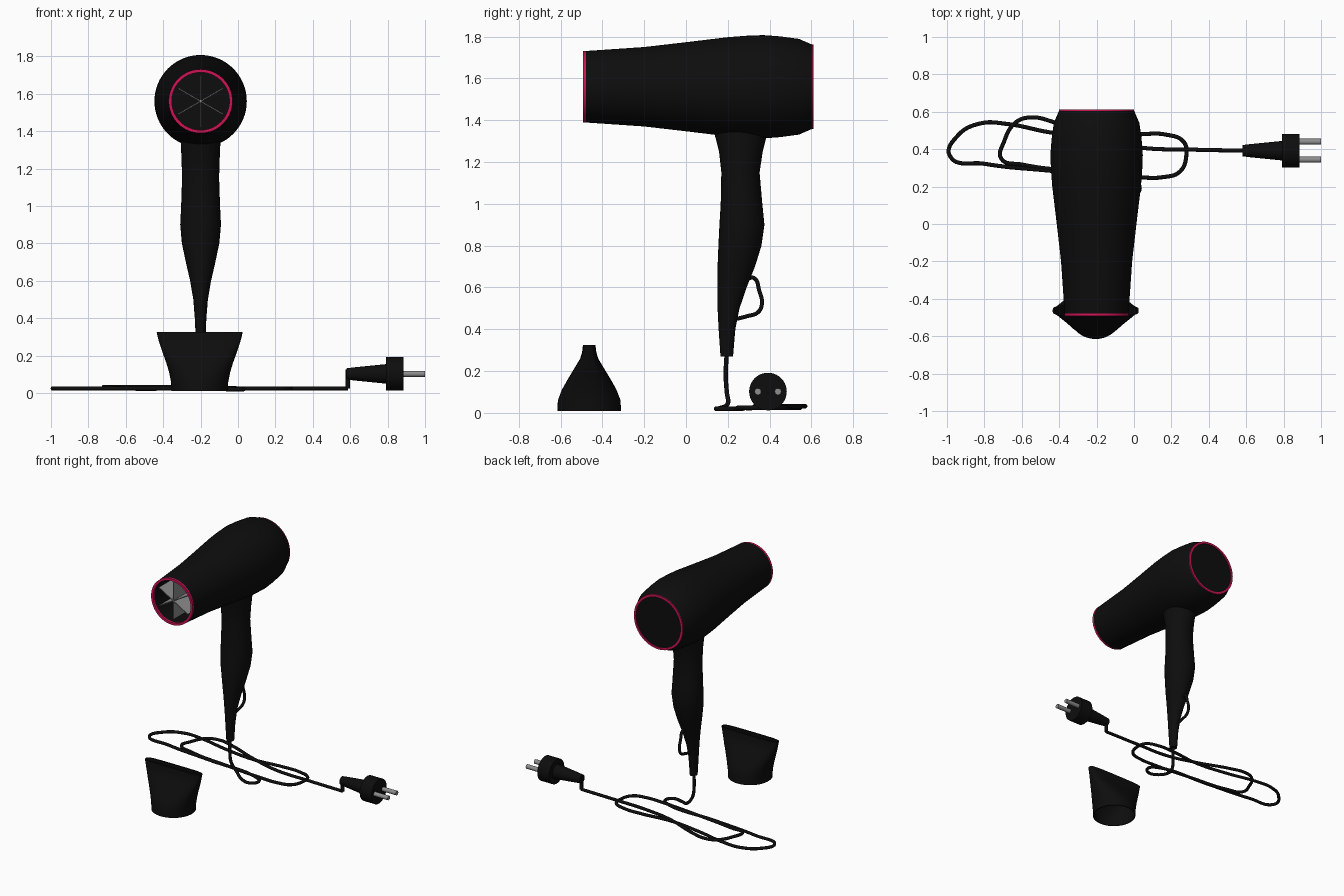
import bpy, bmesh, math
from mathutils import Vector

if "Cube" in bpy.data.objects:
    bpy.data.objects.remove(bpy.data.objects["Cube"])

TAU = 2 * math.pi
CX, CZ = -0.20, 1.56          # barrel axis


def material(name, rgb):
    m = bpy.data.materials.new(name)
    m.diffuse_color = (*rgb, 1)
    m.use_nodes = True
    m.node_tree.nodes["Principled BSDF"].inputs["Base Color"].default_value = m.diffuse_color
    return m


BLACK = material("matte black", (0.004, 0.004, 0.004))
PINK = material("hot pink", (0.62, 0.006, 0.09))
GREY = material("metal grey", (0.27, 0.27, 0.27))


def finish(obj, mat, angle=35):
    obj.data.materials.append(mat)
    bpy.ops.object.select_all(action='DESELECT')
    obj.select_set(True)
    bpy.context.view_layer.objects.active = obj
    if obj.type == 'CURVE':
        bpy.ops.object.convert(target='MESH')
    bpy.ops.object.shade_smooth_by_angle(angle=math.radians(angle))
    return obj


def loft(name, rings, mat, caps=True, closed=False):
    """Skin a list of equally long point rings."""
    bm = bmesh.new()
    loops = [[bm.verts.new(p) for p in r] for r in rings]
    n = len(loops[0])
    pairs = list(zip(loops, loops[1:])) + ([(loops[-1], loops[0])] if closed else [])
    for a, b in pairs:
        for i in range(n):
            j = (i + 1) % n
            bm.faces.new((a[i], a[j], b[j], b[i]))
    if caps and not closed:
        bm.faces.new(loops[0])
        bm.faces.new(loops[-1])
    bmesh.ops.recalc_face_normals(bm, faces=bm.faces[:])
    me = bpy.data.meshes.new(name)
    bm.to_mesh(me)
    bm.free()
    obj = bpy.data.objects.new(name, me)
    bpy.context.collection.objects.link(obj)
    return finish(obj, mat)


def circle(center, r, axis, n=48):
    c, out = Vector(center), []
    for i in range(n):
        u, v = r * math.cos(TAU * i / n), r * math.sin(TAU * i / n)
        out.append(c + (Vector((u, 0, v)) if axis == 'Y' else Vector((0, u, v))))
    return out


def lathe_y(name, prof, mat, **kw):
    return loft(name, [circle((CX, y, CZ), r, 'Y', 64) for y, r in prof], mat, **kw)


def lathe_x(name, prof, y, z, mat, n=40):
    return loft(name, [circle((x, y, z), r, 'X', n) for x, r in prof], mat)


def tube(name, pts, r, mat):
    cu = bpy.data.curves.new(name, 'CURVE')
    cu.dimensions = '3D'
    cu.bevel_depth, cu.bevel_resolution, cu.resolution_u = r, 3, 8
    cu.use_fill_caps = True
    sp = cu.splines.new('BEZIER')
    sp.bezier_points.add(len(pts) - 1)
    for bp, p in zip(sp.bezier_points, pts):
        bp.co = p
        bp.handle_left_type = bp.handle_right_type = 'AUTO'
    obj = bpy.data.objects.new(name, cu)
    bpy.context.collection.objects.link(obj)
    return finish(obj, mat, 60)


# Barrel with a hollow mouth and flat back
lathe_y("barrel", [(-0.25, 0.155), (-0.478, 0.155), (-0.478, 0.171), (-0.2, 0.19),
                   (0.0, 0.213), (0.2, 0.237), (0.29, 0.244), (0.37, 0.247),
                   (0.45, 0.241), (0.54, 0.229), (0.605, 0.201)], BLACK)

# Coloured trim rings at both ends
for name, y0, y1, ri, ro in (("mouth_ring", -0.492, -0.478, 0.154, 0.171),
                             ("back_ring", 0.602, 0.611, 0.186, 0.201)):
    lathe_y(name, [(y0, ri), (y0, ro), (y1, ro), (y1, ri)], PINK, closed=True)

# Radial fins inside the mouth
for i in range(6):
    a = math.radians(30 + 60 * i)
    d, t = Vector((math.cos(a), 0, math.sin(a))), Vector((-math.sin(a), 0, math.cos(a))) * 0.003
    rings = []
    for y in (-0.475, -0.30):
        c = Vector((CX, y, CZ))
        rings.append([c - t, c + d * 0.137 - t, c + d * 0.137 + t, c + t])
    loft(f"mouth_fin_{i + 1}", rings, GREY)

# Handle: z, half width, front y, back y
HANDLE = [(1.42, .108, .12, .41), (1.34, .106, .135, .39), (1.25, .102, .158, .367),
          (1.15, .099, .169, .352), (1.0, .104, .166, .365), (.9, .109, .160, .375),
          (.8, .100, .155, .361), (.7, .079, .151, .33), (.6, .056, .150, .29),
          (.5, .039, .151, .256), (.4, .031, .156, .236), (.27, .025, .165, .225)]
loft("handle", [[(CX + w * math.cos(TAU * i / 32),
                  (f + b) / 2 + (b - f) / 2 * math.sin(TAU * i / 32), z)
                 for i in range(32)] for z, w, f, b in HANDLE], BLACK)

# Hanging loop behind the handle
tube("hanging_loop", [(CX, .29, .64), (CX, .325, .645), (CX, .35, .585), (CX, .363, .52),
                      (CX, .345, .482), (CX, .29, .462), (CX, .22, .445)], 0.010, BLACK)

# Power cord: drops from the handle and lies coiled on the floor
DROP = [(CX, .195, .29), (CX, .19, .18), (-.19, .195, .10), (-.15, .20, .045), (-.08, .16, .022),
        (.0, .15, .02), (.03, .20, .02), (-.02, .245, .02)]
COIL = [(-.45, .285), (-.80, .322), (-.985, .365), (-.94, .475), (-.82, .538), (-.68, .535),
        (-.45, .49), (-.2, .46), (.04, .48), (.17, .478), (.265, .44), (.28, .37), (.245, .28),
        (.15, .25), (.03, .25), (-.3, .28), (-.6, .318), (-.71, .35), (-.695, .44),
        (-.63, .545), (-.55, .57), (-.43, .545), (-.2, .46), (.04, .408), (.3, .398), (.587, .392)]
tube("power_cord", DROP + [(x, y, .032 if i > 16 and i < 23 else .024)
                           for i, (x, y) in enumerate(COIL)], 0.011, BLACK)
tube("cord_riser", [(.587, .392, .025), (.587, .392, .125)], 0.013, BLACK)

# Plug: tapered grip, round head, two pins
lathe_x("plug_grip", [(.58, .03), (.62, .035), (.80, .053)], .392, .102, BLACK)
lathe_x("plug_head", [(.79, .09), (.886, .09)], .392, .102, BLACK)
for side in (-1, 1):
    lathe_x(f"plug_pin_{side}", [(.88, .016), (1.0, .016)], .392 + side * .048, .102, GREY, 20)

# Nozzle: round socket flattening into a wide slot; z, half width, half depth
NOZZLE = [(.01, .150, .152), (.06, .153, .150), (.11, .163, .131), (.16, .178, .103),
          (.21, .196, .073), (.26, .213, .043), (.29, .222, .034), (.325, .230, .030)]


def nozzle_ring(z, w, d, inset=0.0):
    k = 1 - 0.5 * min(1, max(0, (z - .06) / .2))      # squarer towards the slot
    ring = []
    for i in range(48):
        c, s = math.cos(TAU * i / 48), math.sin(TAU * i / 48)
        ring.append((-.205 + (w - inset) * math.copysign(abs(c) ** k, c),
                     -.463 + (d - inset) * math.copysign(abs(s) ** k, s), z))
    return ring


loft("nozzle", [nozzle_ring(*p) for p in NOZZLE]
     + [nozzle_ring(*p, inset=.008) for p in reversed(NOZZLE)], BLACK, closed=True)
